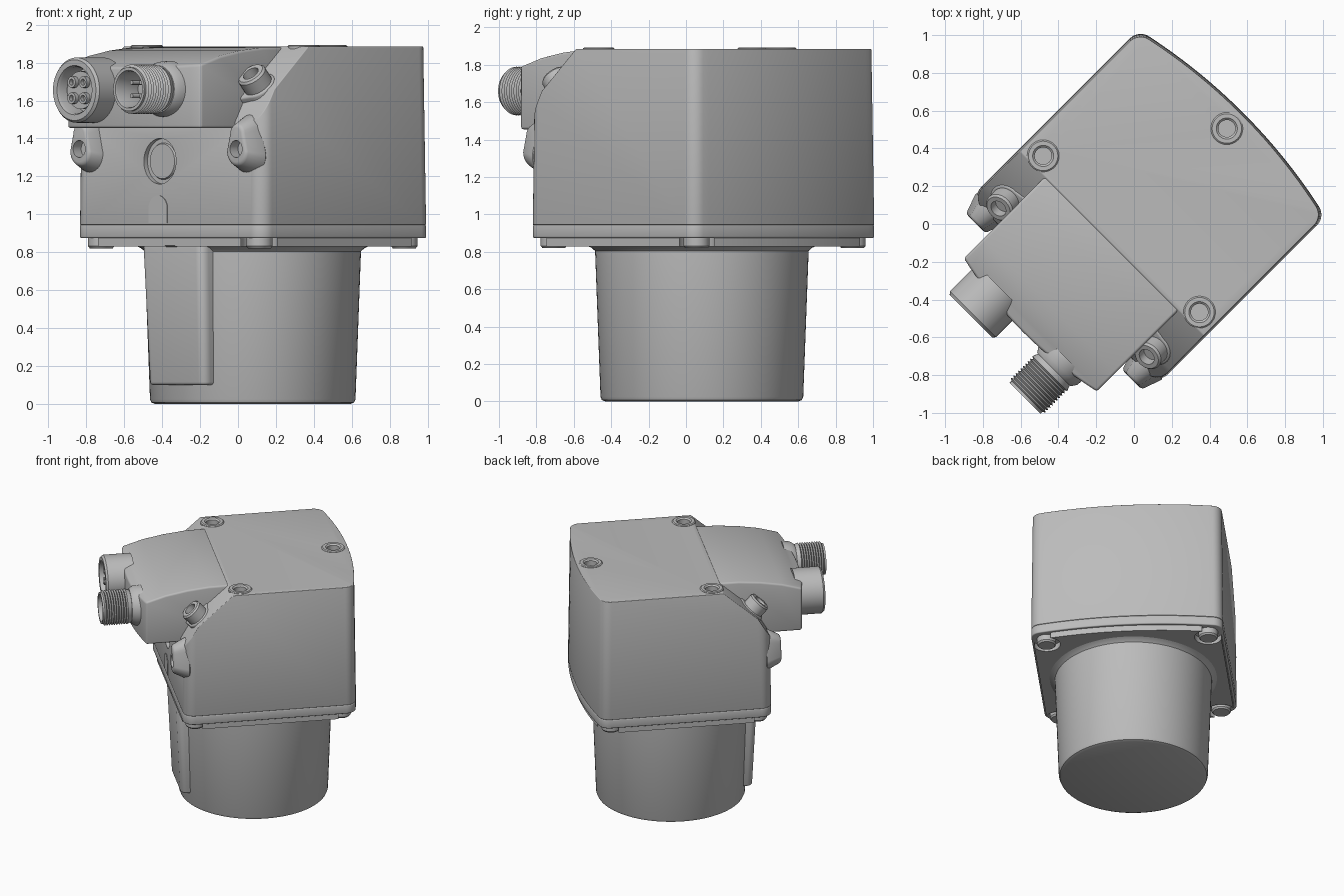
import bpy, bmesh, math
from mathutils import Matrix, Vector

cube = bpy.data.objects.get("Cube")
if cube:
    bpy.data.objects.remove(cube)

grey = bpy.data.materials.new("light grey")
grey.use_nodes = True
grey.diffuse_color = (0.5, 0.5, 0.5, 1)
grey.node_tree.nodes["Principled BSDF"].inputs["Base Color"].default_value = (0.5, 0.5, 0.5, 1)
parts = []
FORWARD = Vector((0, -1, 0))
UP = Vector((0, 0, 1))
FACE_FRONT = Matrix.Rotation(math.pi / 2, 4, 'X')


def arc(cx, cy, r, a0, a1, n=8):
    return [(cx + r * math.cos(math.radians(a0 + (a1 - a0) * i / n)),
             cy + r * math.sin(math.radians(a0 + (a1 - a0) * i / n))) for i in range(n + 1)]


def placed(loc, axis):
    return Matrix.Translation(loc) @ axis.to_track_quat('Z', 'Y').to_matrix().to_4x4()


def finish(name, bm, matrix=None):
    bmesh.ops.recalc_face_normals(bm, faces=bm.faces)
    mesh = bpy.data.meshes.new(name)
    bm.to_mesh(mesh)
    bm.free()
    if matrix:
        mesh.transform(matrix)
    mesh.materials.append(grey)
    ob = bpy.data.objects.new(name, mesh)
    bpy.context.collection.objects.link(ob)
    parts.append(ob)
    return ob


def prism(name, outline, lo, hi, scale=1, bevel=0, planes=(), matrix=None):
    """Extruded outline, trimmed by planes, with its sharp edges rounded."""
    bm = bmesh.new()
    low = [bm.verts.new((x, y, lo)) for x, y in outline]
    top = [bm.verts.new((x * scale, y * scale, hi)) for x, y in outline]
    bm.faces.new(low)
    bm.faces.new(top)
    for i in range(len(low)):
        j = (i + 1) % len(low)
        bm.faces.new((low[i], low[j], top[j], top[i]))
    bmesh.ops.recalc_face_normals(bm, faces=bm.faces)
    for (y0, z0), (y1, z1) in planes:
        # each plane spans the width and keeps what lies below and behind
        bmesh.ops.bisect_plane(bm, geom=bm.verts[:] + bm.edges[:] + bm.faces[:],
                               plane_co=(0, y0, z0), plane_no=(0, z1 - z0, y0 - y1),
                               clear_outer=True)
        rim = [e for e in bm.edges if e.is_boundary]
        bmesh.ops.holes_fill(bm, edges=rim, sides=0)
        bmesh.ops.remove_doubles(bm, verts=bm.verts, dist=0.006)
    if bevel:
        bmesh.ops.recalc_face_normals(bm, faces=bm.faces)
        sharp = [e for e in bm.edges if e.calc_face_angle(0) > 0.6]
        bmesh.ops.bevel(bm, geom=sharp, offset=bevel, segments=3, profile=0.5,
                        affect='EDGES', clamp_overlap=True)
    return finish(name, bm, matrix)


def lathe(name, profile, loc, axis=UP, segs=32):
    """Revolved (radius, height) profile; ends on the axis close it."""
    bm = bmesh.new()
    vs = [bm.verts.new((r, 0, h)) for r, h in profile]
    es = [bm.edges.new(p) for p in zip(vs, vs[1:])]
    bmesh.ops.spin(bm, geom=vs + es, cent=(0, 0, 0), axis=(0, 0, 1),
                   angle=math.tau, steps=segs, use_duplicate=False)
    bmesh.ops.remove_doubles(bm, verts=bm.verts, dist=0.0005)
    return finish(name, bm, placed(loc, axis))


def rod(name, r, length, loc, axis=UP, segs=32):
    return lathe(name, [(0, 0), (r, 0), (r, length), (0, length)], loc, axis, segs)


def cut(target, cutters):
    bpy.context.view_layer.objects.active = target
    for c in cutters:
        mod = target.modifiers.new("cut", 'BOOLEAN')
        mod.operation, mod.solver, mod.object = 'DIFFERENCE', 'EXACT', c
        bpy.ops.object.modifier_apply(modifier=mod.name)
        parts.remove(c)
        bpy.data.objects.remove(c)


# Lower motor can with a flared neck and its flat rib
lathe("lower_can", [(0, 0), (.515, 0), (.535, .008), (.542, .025), (.571, .805), (.59, .822),
                    (.62, .835), (0, .835)], (.005, .115, 0), segs=96)
rib = arc(.17, -.41, .045, -90, 0, 5) + [(.215, 0), (-.215, 0)] + arc(-.17, -.41, .045, 180, 270, 5)
prism("can_rib", rib, .1, .84, 1.08, .015)

# Main footprint: rounded front corners, gently bowed back
foot = (arc(.62, -.435, .08, -90, 0) + arc(.62, .68, .08, 0, 78)
        + arc(0, -2.245, 3.07, 78.7, 101.3, 20) + arc(-.62, .68, .08, 102, 180)
        + arc(-.62, -.435, .08, 180, 270))

# Base flange and the notched skirt holding corner screws
prism("flange", foot, .875, .945, 1, .008)
skirt = prism("flange_skirt", [(x * .975, y * .975) for x, y in foot], .83, .88)
corners = [(s * .59, y) for s in (-1, 1) for y in (-.42, .66)]
cut(skirt, [rod("notch", .1, .1, (x, y, .8)) for x, y in corners])
for x, y in corners:
    lathe("corner_screw", [(0, 0), (.06, 0), (.07, .012), (.07, .07), (0, .07)], (x, y, .82))

# Main body with sloped front shoulders
body = prism("main_body", foot, .944, 1.885, .985, .02,
             [((-.155, 1.885), (-.41, 1.66)), ((-.41, 1.66), (-.52, 1.47))])
caps = [(-.585, -.085), (.585, -.085), (0, .705)]
cut(body, [rod("cap_hole", .05, .07, (x, y, 1.84)) for x, y in caps]
    + [rod("port_hole", .12, .1, (-.06, -.48, 1.28), FORWARD, 48)])
for x, y in caps:
    lathe("cap_ring", [(.045, 0), (.085, 0), (.085, .022), (.078, .028), (.056, .028), (.045, .018), (.045, 0)],
          (x, y, 1.865))
lathe("port_plug", [(0, 0), (.092, 0), (.097, -.01), (.12, -.01), (.12, -.03)],
      (-.06, -.495, 1.28), FORWARD, 48)
arch = [(-.14, .955), (0, .955)] + arc(-.07, 1.03, .07, 0, 180, 12)
prism("front_arch", arch, .511, .518, matrix=FACE_FRONT)

# Connector housing with bowed nose and gently curved roof
nose = arc(0, 1.48, 2.3, 257.5, 282.5, 16)
roof = [(-.08, 1.882), (-.3, 1.88), (-.46, 1.864), (-.62, 1.835), (-.77, 1.79)]
prism("connector_housing", nose + [(.5, -.08), (-.5, -.08)], 1.455, 1.95, 1, .014,
      list(zip(roof, roof[1:])))

# Mirrored side fittings
tilt = Matrix.Rotation(math.radians(42), 4, 'X')
slope = tilt @ UP
for s in (-1, 1):
    # clamp ear reaching out of the housing, and its tilted socket screw
    base = Vector((s * .555, -.375, 1.66))
    ear = arc(0, 0, .095, -90, 90, 14) + [(-.12, .12), (-.12, -.12)]
    prism("clamp_ear", [(s * x, y) for x, y in ear], -.08, .03, 1, .012,
          matrix=Matrix.Translation(base) @ tilt)
    lathe("clamp_screw", [(0, 0), (.08, 0), (.08, .1), (.07, .112), (.045, .112), (.045, .06), (0, .06)],
          base, slope)
    # tapering teardrop lug with a screw hole
    tear = arc(0, -.05, .115, 180, 360, 14) + arc(0, .09, .08, 0, 180, 10)
    lug = prism("front_lug", tear, .47, .59, .63, .015,
                matrix=Matrix.Translation((s * .585, 0, 1.365)) @ FACE_FRONT)
    cut(lug, [rod("lug_hole", .045, .1, (s * .585, -.53, 1.345), FORWARD)])

# Female socket
socket = Vector((-.255, -.74, 1.655))
lathe("socket_shell", [(0, 0), (.172, 0), (.172, .2), (.16, .215), (.13, .215), (.122, .2),
                       (.122, .1), (0, .1)], socket, FORWARD, 48)
lathe("socket_insert", [(0, .08), (.1, .08), (.1, .17), (0, .17)], socket, FORWARD)
for i in range(4):
    a = math.tau * (i + .5) / 4
    lathe("socket_contact", [(.012, .15), (.03, .15), (.03, .195), (.016, .195), (.016, .172), (0, .172)],
          socket + Vector((.06 * math.cos(a), 0, .06 * math.sin(a))), FORWARD, 16)

# Male plug: collar, threaded sleeve and pins
plug = Vector((.255, -.755, 1.66))
lathe("plug_collar", [(0, 0), (.15, 0), (.145, .06), (.125, .09), (0, .09)], plug, FORWARD, 48)
thread = [(.115, .08)]
for i in range(10):
    thread += [(.13, .12 + i * .018), (.116, .129 + i * .018)]
thread += [(.116, .305), (.1, .305), (.095, .295), (.095, .14), (0, .14)]
lathe("plug_thread", thread, plug, FORWARD, 48)
for i in range(4):
    a = math.tau * (i + .5) / 4
    rod("plug_pin", .012, .12, plug + Vector((.05 * math.cos(a), -.13, .05 * math.sin(a))), FORWARD, 12)

# Turn the assembly so its nose points to the front right corner, then shade
turn = Matrix.Rotation(-math.pi / 4, 4, 'Z') @ Matrix.Translation((-.01, 0, 0))
bpy.ops.object.select_all(action='DESELECT')
for ob in parts:
    ob.data.transform(turn)
    ob.select_set(True)
bpy.context.view_layer.objects.active = parts[0]
bpy.ops.object.shade_smooth_by_angle(angle=math.radians(32))
